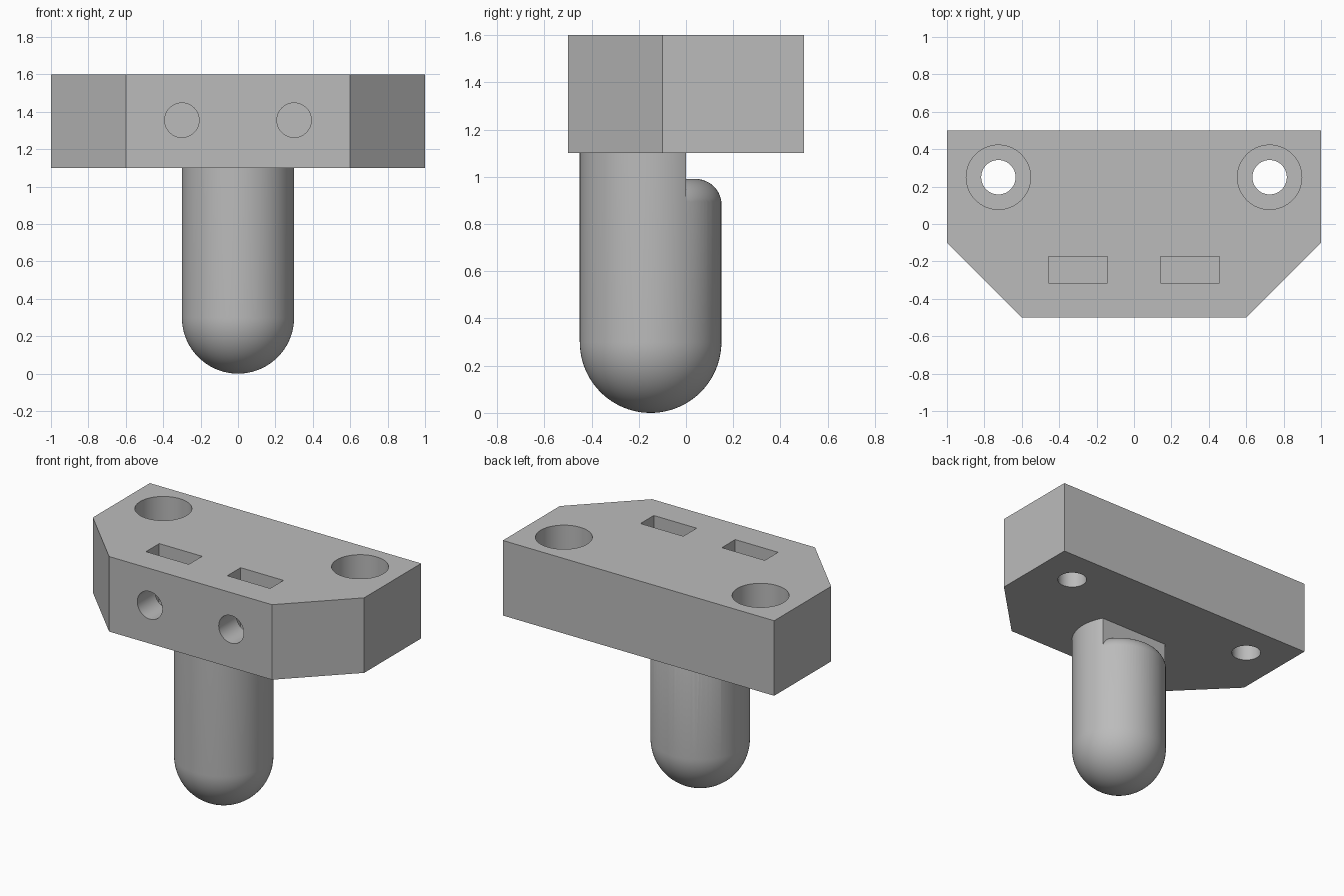
import bpy, bmesh, math
from mathutils import Matrix

cube = bpy.data.objects.get("Cube")
if cube:
    bpy.data.objects.remove(cube, do_unlink=True)

grey = bpy.data.materials.new("plain grey")
grey.use_nodes = True
colour = (0.5, 0.5, 0.5, 1)
grey.diffuse_color = colour
grey.node_tree.nodes["Principled BSDF"].inputs["Base Color"].default_value = colour

PIN_Y, PIN_R = -0.15, 0.3
PLATE_LOW, PLATE_TOP = 1.1, 1.6


def make_object(name, bm):
    bmesh.ops.recalc_face_normals(bm, faces=bm.faces)
    mesh = bpy.data.meshes.new(name)
    bm.to_mesh(mesh)
    bm.free()
    mesh.materials.append(grey)
    obj = bpy.data.objects.new(name, mesh)
    bpy.context.collection.objects.link(obj)
    return obj


def lathe(profile, steps=96):
    """Spin an (r, z) profile about the pin axis."""
    bm = bmesh.new()
    verts = [bm.verts.new((r, PIN_Y, z)) for r, z in profile]
    edges = [bm.edges.new(pair) for pair in zip(verts, verts[1:])]
    bmesh.ops.spin(bm, geom=verts + edges, cent=(0, PIN_Y, 0), axis=(0, 0, 1),
                   angle=math.tau, steps=steps, use_merge=True)
    bmesh.ops.remove_doubles(bm, verts=bm.verts, dist=1e-5)
    return bm


def arc(r, z, radius, start, end, count):
    angles = [math.radians(start + (end - start) * i / count) for i in range(count + 1)]
    return [(r + radius * math.cos(a), z + radius * math.sin(a)) for a in angles]


def cylinder(name, radius, depth, centre, turn=0):
    bm = bmesh.new()
    matrix = Matrix.Translation(centre) @ Matrix.Rotation(turn, 4, "X")
    bmesh.ops.create_cone(bm, cap_ends=True, segments=64, radius1=radius,
                          radius2=radius, depth=depth, matrix=matrix)
    return make_object(name, bm)


def box(name, size, centre):
    bm = bmesh.new()
    matrix = Matrix.Translation(centre) @ Matrix.Diagonal((*size, 1))
    bmesh.ops.create_cube(bm, size=1, matrix=matrix)
    return make_object(name, bm)


def cut(target, cutter):
    """Subtract a cutter, bake the result and discard the cutter."""
    mod = target.modifiers.new("cut", "BOOLEAN")
    mod.operation, mod.solver, mod.object = "DIFFERENCE", "EXACT", cutter
    bpy.context.view_layer.objects.active = target
    bpy.ops.object.modifier_apply(modifier=mod.name)
    bpy.data.objects.remove(cutter, do_unlink=True)


def smooth(obj):
    bpy.ops.object.select_all(action="DESELECT")
    obj.select_set(True)
    bpy.context.view_layer.objects.active = obj
    bpy.ops.object.shade_smooth_by_angle(angle=math.radians(30))


# Mounting plate with chamfered front corners
outline = [(-1, 0.5), (-1, -0.1), (-0.6, -0.5), (0.6, -0.5), (1, -0.1), (1, 0.5)]
bm = bmesh.new()
base = bm.faces.new([bm.verts.new((x, y, PLATE_LOW)) for x, y in outline])
top = bmesh.ops.extrude_face_region(bm, geom=[base], use_keep_orig=True)["geom"]
bmesh.ops.translate(bm, vec=(0, 0, PLATE_TOP - PLATE_LOW),
                    verts=[v for v in top if isinstance(v, bmesh.types.BMVert)])
plate = make_object("mounting_plate", bm)

# Counterbored bolt holes, nut slots and front screw holes on both sides
for side in (-1, 1):
    bolt_x, screw_x = side * 0.725, side * 0.3
    cut(plate, cylinder("bolt_hole_cutter", 0.092, 1, (bolt_x, 0.25, 1.35)))
    cut(plate, cylinder("counterbore_cutter", 0.172, 0.5, (bolt_x, 0.25, 1.6)))
    cut(plate, box("nut_slot_cutter", (0.316, 0.14, 0.8), (screw_x, -0.245, 1.597)))
    cut(plate, cylinder("screw_hole_cutter", 0.092, 0.6, (screw_x, -0.3, 1.355), math.pi / 2))
smooth(plate)

# Round-ended pin
profile = arc(0, PIN_R, PIN_R, -90, 0, 24) + [(PIN_R, 1.15), (0, 1.15)]
pin = make_object("pin", lathe(profile))

# Flat relief behind the pin, leaving a shoulder with a rounded rim
rim = arc(0.19, 0.88, 0.111, 0, 90, 12)
relief = [(0, 0.991), (0, 1.3), (0.45, 1.3), (0.45, 0.88)] + rim + [(0, 0.991)]
bm = lathe(relief)
cut_geom = bmesh.ops.bisect_plane(bm, geom=bm.verts[:] + bm.edges[:] + bm.faces[:],
                                  plane_co=(0, 0, 0), plane_no=(0, -1, 0),
                                  clear_outer=True)["geom_cut"]
bmesh.ops.holes_fill(bm, edges=[e for e in cut_geom if isinstance(e, bmesh.types.BMEdge)], sides=0)
cut(pin, make_object("relief_cutter", bm))
smooth(pin)
